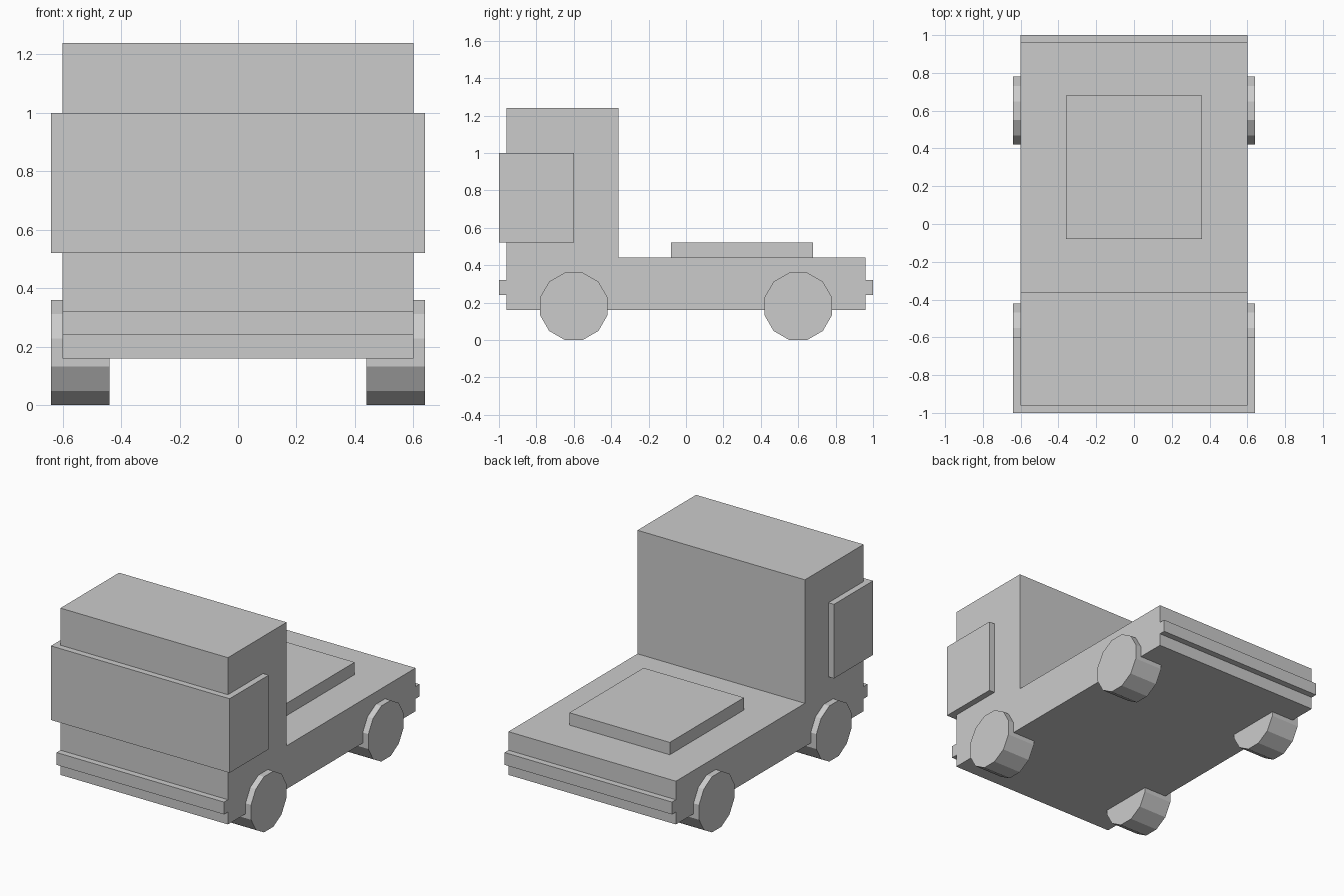
import bpy, bmesh, math
from mathutils import Matrix

if "Cube" in bpy.data.objects:
    bpy.data.objects.remove(bpy.data.objects["Cube"])


def finish(name, bm):
    bmesh.ops.recalc_face_normals(bm, faces=bm.faces)
    mesh = bpy.data.meshes.new(name)
    bm.to_mesh(mesh)
    bm.free()
    obj = bpy.data.objects.new(name, mesh)
    bpy.context.collection.objects.link(obj)
    return obj


def box(name, x, y, z):
    """Box from (min, max) pairs on each axis."""
    bm = bmesh.new()
    bmesh.ops.create_cube(bm, size=1)
    for v in bm.verts:
        v.co = [lo + (c + 0.5) * (hi - lo) for c, (lo, hi) in zip(v.co, (x, y, z))]
    return finish(name, bm)


def extruded_profile(name, points, half_width):
    """Side profile (y, z) extruded across x."""
    bm = bmesh.new()
    face = bm.faces.new([bm.verts.new((-half_width, y, z)) for y, z in points])
    new = bmesh.ops.extrude_face_region(bm, geom=[face])["geom"]
    verts = [g for g in new if isinstance(g, bmesh.types.BMVert)]
    bmesh.ops.translate(bm, verts=verts, vec=(2 * half_width, 0, 0))
    return finish(name, bm)


def wheel(name, x, y):
    """Twelve-sided wheel with a flat side resting on the ground."""
    apothem, sides = 0.18, 12
    radius = apothem / math.cos(math.pi / sides)
    bm = bmesh.new()
    bmesh.ops.create_cone(bm, cap_ends=True, segments=sides,
                          radius1=radius, radius2=radius, depth=0.2)
    bmesh.ops.rotate(bm, verts=bm.verts, matrix=Matrix.Rotation(math.pi / sides, 3, 'Z'))
    bmesh.ops.rotate(bm, verts=bm.verts, matrix=Matrix.Rotation(math.pi / 2, 3, 'Y'))
    bmesh.ops.translate(bm, verts=bm.verts, vec=(x, y, apothem))
    return finish(name, bm)


# Cab and flat bed in one L-shaped body
extruded_profile("body", [(-0.96, 0.16), (0.96, 0.16), (0.96, 0.44),
                          (-0.36, 0.44), (-0.36, 1.24), (-0.96, 1.24)], 0.6)

# Wraparound window band on the cab
box("windows", (-0.64, 0.64), (-1.0, -0.6), (0.52, 1.0))

# Raised panel on the bed
box("bed_panel", (-0.36, 0.36), (-0.08, 0.68), (0.44, 0.52))

# Bumpers and wheels at each end
for end, s in (("front", -1), ("rear", 1)):
    box(f"{end}_bumper", (-0.6, 0.6), sorted((s * 0.96, s * 1.0)), (0.24, 0.32))
    for side, x in (("left", -0.54), ("right", 0.54)):
        wheel(f"{end}_{side}_wheel", x, s * 0.6)
